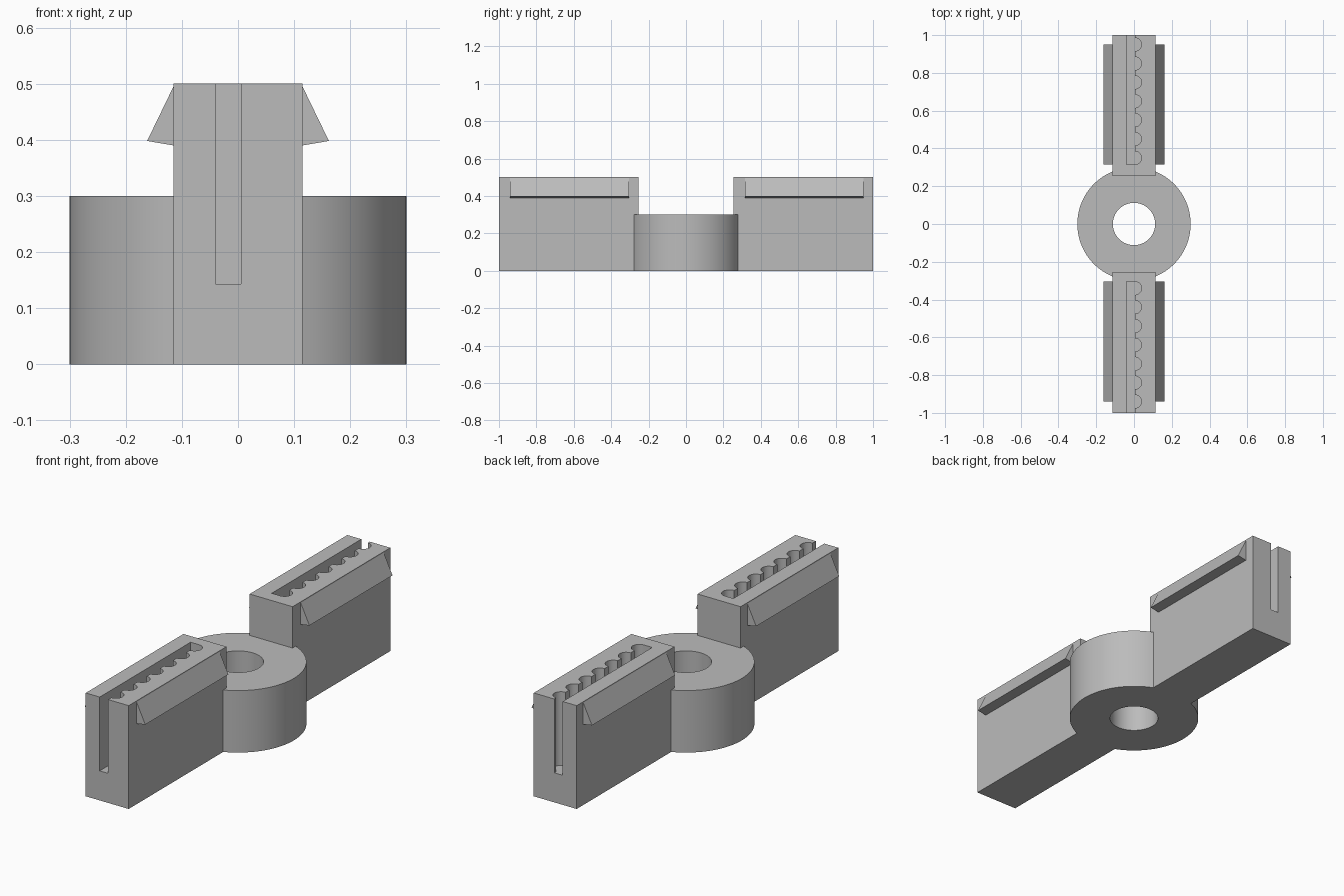
import bpy, bmesh, math

cube = bpy.data.objects.get("Cube")
if cube:
    bpy.data.objects.remove(cube, do_unlink=True)

grey = bpy.data.materials.new("plain grey")
grey.use_nodes = True
colour = (0.5, 0.5, 0.5, 1)
grey.diffuse_color = colour
grey.node_tree.nodes["Principled BSDF"].inputs["Base Color"].default_value = colour


def prism(name, outline, direction):
    """Extrude a closed outline of 3D points along a direction."""
    bm = bmesh.new()
    face = bm.faces.new([bm.verts.new(p) for p in outline])
    ext = bmesh.ops.extrude_face_region(bm, geom=[face])
    moved = [g for g in ext["geom"] if isinstance(g, bmesh.types.BMVert)]
    bmesh.ops.translate(bm, verts=moved, vec=direction)
    bmesh.ops.recalc_face_normals(bm, faces=bm.faces)
    mesh = bpy.data.meshes.new(name)
    bm.to_mesh(mesh)
    bm.free()
    mesh.materials.append(grey)
    obj = bpy.data.objects.new(name, mesh)
    bpy.context.collection.objects.link(obj)
    return obj


def circle(radius, z, n):
    return [(radius * math.cos(math.tau * i / n), radius * math.sin(math.tau * i / n), z)
            for i in range(n)]


def boolean(target, tool, operation):
    """Apply a boolean and discard the tool."""
    mod = target.modifiers.new("boolean", "BOOLEAN")
    mod.operation, mod.solver, mod.object = operation, "EXACT", tool
    bpy.context.view_layer.objects.active = target
    bpy.ops.object.modifier_apply(modifier=mod.name)
    bpy.data.objects.remove(tool, do_unlink=True)


HALF, TOP, INNER = 0.115, 0.5, 0.253
SLOT_LEFT, SLOT_RIGHT, SLOT_FLOOR = -0.04, 0.005, 0.143
NOTCH, PITCH, NOTCHES = 0.035, 0.1, 7

# Central hub
body = prism("hub_with_arms", circle(0.3, 0, 96), (0, 0, 0.3))

# Two arms, each with a notched slot and a pair of snap wedges
for side, label, start in ((-1, "front", 0.305), (1, "back", 0.315)):
    arm = prism(label + "_arm",
                [(x, side * y, 0) for x, y in
                 ((-HALF, INNER), (HALF, INNER), (HALF, 1), (-HALF, 1))],
                (0, 0, TOP))

    # Slot outline, open at the outer end, with half-round notches on one wall
    outline = [(SLOT_LEFT, 1.1), (SLOT_LEFT, start)]
    for i in range(NOTCHES):
        centre = start + NOTCH + i * PITCH
        for k in range(17):
            a = math.pi * k / 16
            outline.append((SLOT_RIGHT + NOTCH * math.sin(a), centre - NOTCH * math.cos(a)))
    outline.append((SLOT_RIGHT, 1.1))
    slot = prism("slot_cutter", [(x, side * y, SLOT_FLOOR) for x, y in outline], (0, 0, 0.5))
    slot.hide_render = True
    boolean(arm, slot, "DIFFERENCE")
    boolean(body, arm, "UNION")

    # Snap wedges on both flanks
    for flank, word in ((-1, "right"), (1, "left")):
        profile = ((0.11, 0.495), (HALF, 0.495), (0.162, 0.398), (HALF, 0.39), (0.11, 0.39))
        prism(f"{label}_{word}_snap_wedge",
              [(flank * x, side * start, z) for x, z in profile], (0, side * 0.635, 0))

# Hub bore
bore = prism("bore_cutter", circle(0.112, -0.1, 64), (0, 0, 0.6))
bore.hide_render = True
boolean(body, bore, "DIFFERENCE")

bpy.ops.object.select_all(action="DESELECT")
body.select_set(True)
bpy.context.view_layer.objects.active = body
bpy.ops.object.shade_smooth_by_angle(angle=math.radians(30))
